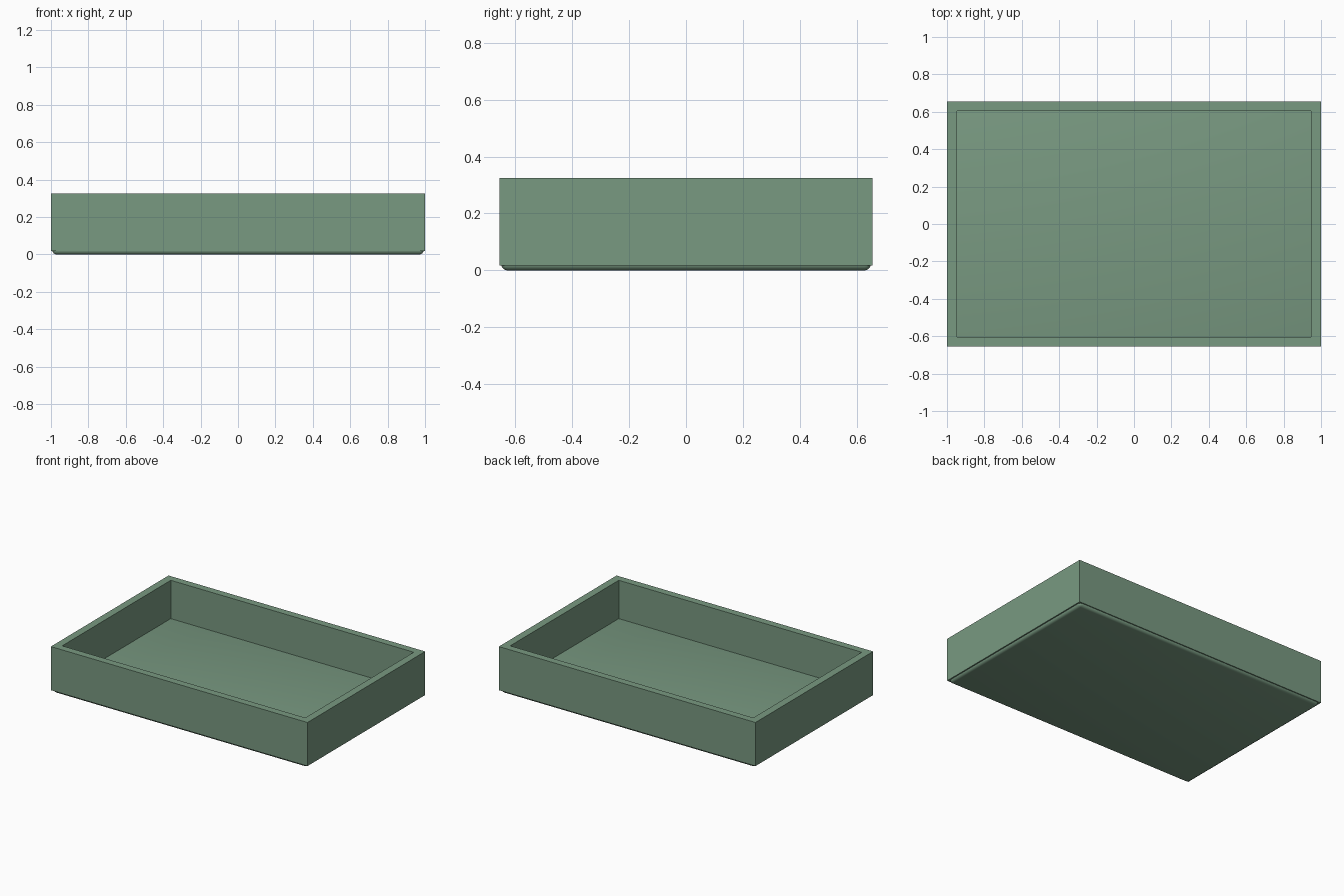
import bpy, bmesh

if "Cube" in bpy.data.objects:
    bpy.data.objects.remove(bpy.data.objects["Cube"])

green = bpy.data.materials.new("sage_green")
green.diffuse_color = (0.19, 0.32, 0.22, 1)
green.use_nodes = True
green.node_tree.nodes["Principled BSDF"].inputs["Base Color"].default_value = green.diffuse_color


def finish(bm, name):
    bmesh.ops.recalc_face_normals(bm, faces=bm.faces)
    mesh = bpy.data.meshes.new(name)
    bm.to_mesh(mesh)
    bm.free()
    obj = bpy.data.objects.new(name, mesh)
    mesh.materials.append(green)
    bpy.context.collection.objects.link(obj)
    bpy.ops.object.select_all(action='DESELECT')
    obj.select_set(True)
    bpy.context.view_layer.objects.active = obj
    bpy.ops.object.shade_smooth_by_angle(angle=0.6)
    return obj


def rectangle(bm, hx, hy, z):
    return [bm.verts.new((sx * hx, sy * hy, z))
            for sx, sy in ((-1, -1), (1, -1), (1, 1), (-1, 1))]


def rounded(bm, edges, radius):
    bmesh.ops.bevel(bm, geom=edges, offset=radius, segments=4,
                    profile=0.5, affect='EDGES', clamp_overlap=True)


# Floor panel, slightly inset below the walls
bm = bmesh.new()
low, high = rectangle(bm, 0.992, 0.649, 0), rectangle(bm, 0.992, 0.649, 0.055)
bm.faces.new(low)
bm.faces.new(high)
for i in range(4):
    j = (i + 1) % 4
    bm.faces.new((low[i], low[j], high[j], high[i]))
rounded(bm, bm.edges[:], 0.022)
finish(bm, "tray_floor")

# Continuous wall frame: rounded rim and outer corners, sharp inner corners
bm = bmesh.new()
loops = [rectangle(bm, 1.0, 0.655, 0.018), rectangle(bm, 1.0, 0.655, 0.325),
         rectangle(bm, 0.947, 0.604, 0.325), rectangle(bm, 0.947, 0.604, 0.018)]
for k in range(4):
    a, b = loops[k], loops[(k + 1) % 4]
    for i in range(4):
        j = (i + 1) % 4
        bm.faces.new((a[i], a[j], b[j], b[i]))
inner = set(loops[2] + loops[3])
edges = [e for e in bm.edges
         if not (set(e.verts) <= inner and abs(e.verts[0].co.z - e.verts[1].co.z) > 0.1)]
# Leave the diagonal joints at the corners flat
edges = [e for e in edges if e.calc_face_angle(0) > 0.1]
rounded(bm, edges, 0.023)
finish(bm, "tray_walls")
